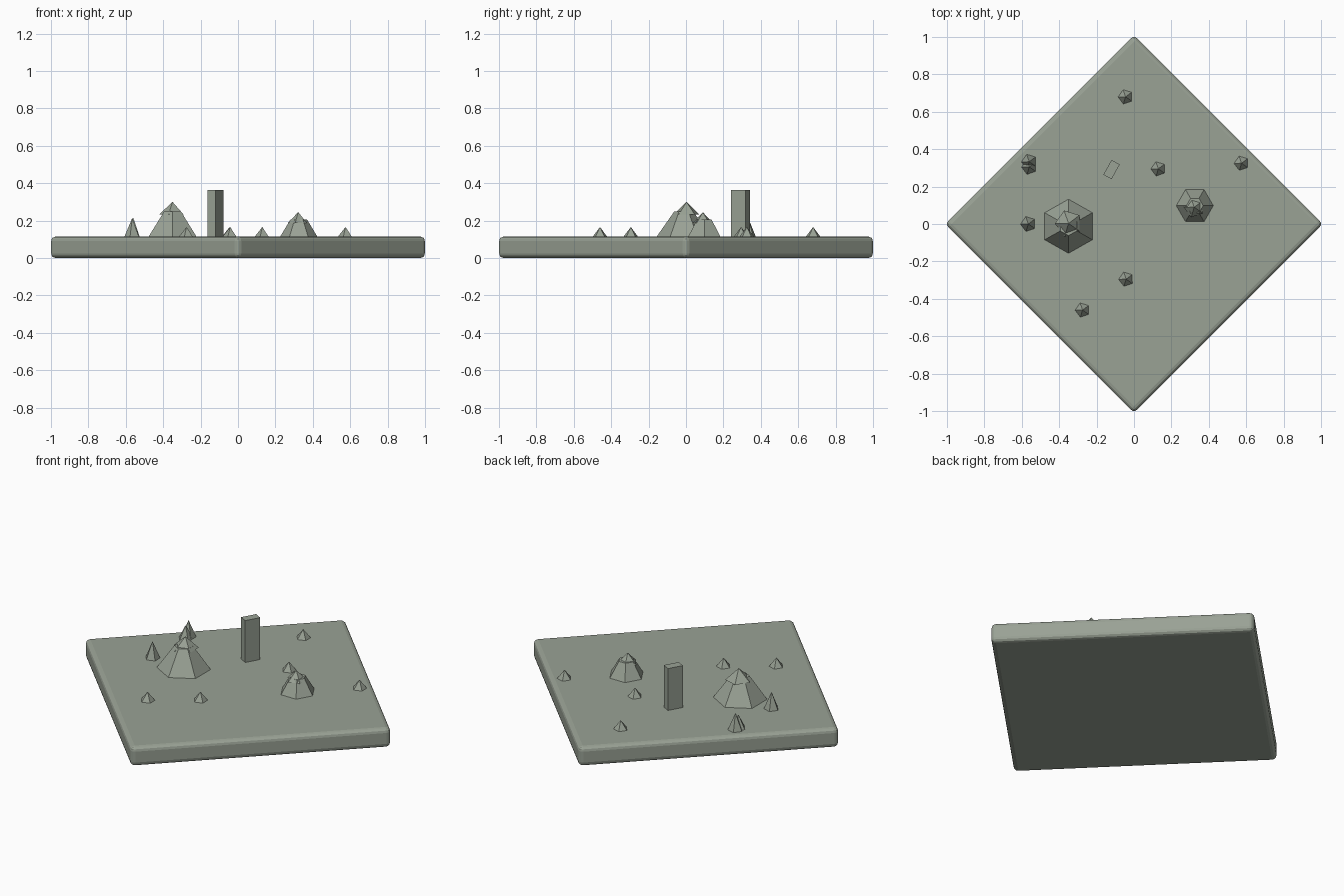
import bpy, bmesh, math
from mathutils import Matrix

if "Cube" in bpy.data.objects:
    bpy.data.objects.remove(bpy.data.objects["Cube"])

stone = bpy.data.materials.new("moss grey")
stone.diffuse_color = (0.32, 0.36, 0.30, 1)
stone.use_nodes = True
stone.node_tree.nodes["Principled BSDF"].inputs["Base Color"].default_value = stone.diffuse_color
TOP = 0.115  # height of the slab surface


def finish(name, bm):
    mesh = bpy.data.meshes.new(name)
    bmesh.ops.recalc_face_normals(bm, faces=bm.faces)
    bm.to_mesh(mesh)
    bm.free()
    mesh.materials.append(stone)
    ob = bpy.data.objects.new(name, mesh)
    bpy.context.collection.objects.link(ob)
    return ob


def box(name, size, loc, angle):
    bm = bmesh.new()
    bmesh.ops.create_cube(bm, size=1, matrix=Matrix.Translation(loc)
                          @ Matrix.Rotation(math.radians(angle), 4, 'Z')
                          @ Matrix.Diagonal((*size, 1)))
    return finish(name, bm)


def cone(name, x, y, z0, z1, r0, r1, sides, angle, sx=1, sy=1):
    """Low-poly cone or frustum with its first corner at the given angle."""
    bm = bmesh.new()
    rings = []
    for z, r in ((z0, r0), (z1, r1)):
        n = sides if r > 0 else 1
        ring = []
        for i in range(n):
            a = math.radians(angle) + 2 * math.pi * i / sides
            ring.append(bm.verts.new((x + r * sx * math.cos(a), y + r * sy * math.sin(a), z)))
        rings.append(ring)
    low, high = rings
    bm.faces.new(low)
    if len(high) > 1:
        bm.faces.new(high)
    for i in range(sides):
        j = (i + 1) % sides
        if len(high) == 1:
            bm.faces.new((low[i], low[j], high[0]))
        else:
            bm.faces.new((low[i], low[j], high[j], high[i]))
    return finish(name, bm)


# Diamond slab with softened edges
side = 1.01 * math.sqrt(2)
slab = box("ground_slab", (side, side, TOP), (0, 0, TOP / 2), 45)
bevel = slab.modifiers.new("soft edges", 'BEVEL')
bevel.width = 0.025
bevel.segments = 3

# Standing pillar
box("pillar", (0.09, 0.05, 0.26), (-0.12, 0.291, 0.235), 61)

# Two mounds, each a faceted body under an overhanging pointed cap
cone("large_mound", -0.35, -0.012, TOP - 0.005, 0.25, 0.148, 0.05, 6, 90, 1.02, 1)
cone("large_mound_cap", -0.35, 0.003, 0.232, 0.30, 0.073, 0, 5, 37)
cone("small_mound", 0.325, 0.098, TOP - 0.005, 0.205, 0.102, 0.045, 6, 0)
cone("small_mound_cap", 0.322, 0.09, 0.188, 0.245, 0.056, 0, 5, 37)

# Scattered small tufts: x, y, tip height
tufts = [(-0.045, 0.68, 0.166), (0.13, 0.295, 0.166), (0.575, 0.325, 0.166),
         (-0.042, -0.295, 0.166), (-0.275, -0.46, 0.166),
         (-0.565, 0.0, 0.215), (-0.56, 0.333, 0.215), (-0.56, 0.305, 0.195)]
for i, (x, y, tip) in enumerate(tufts):
    cone(f"tuft_{i + 1}", x, y, TOP - 0.005, tip, 0.044, 0, 5, 37)
